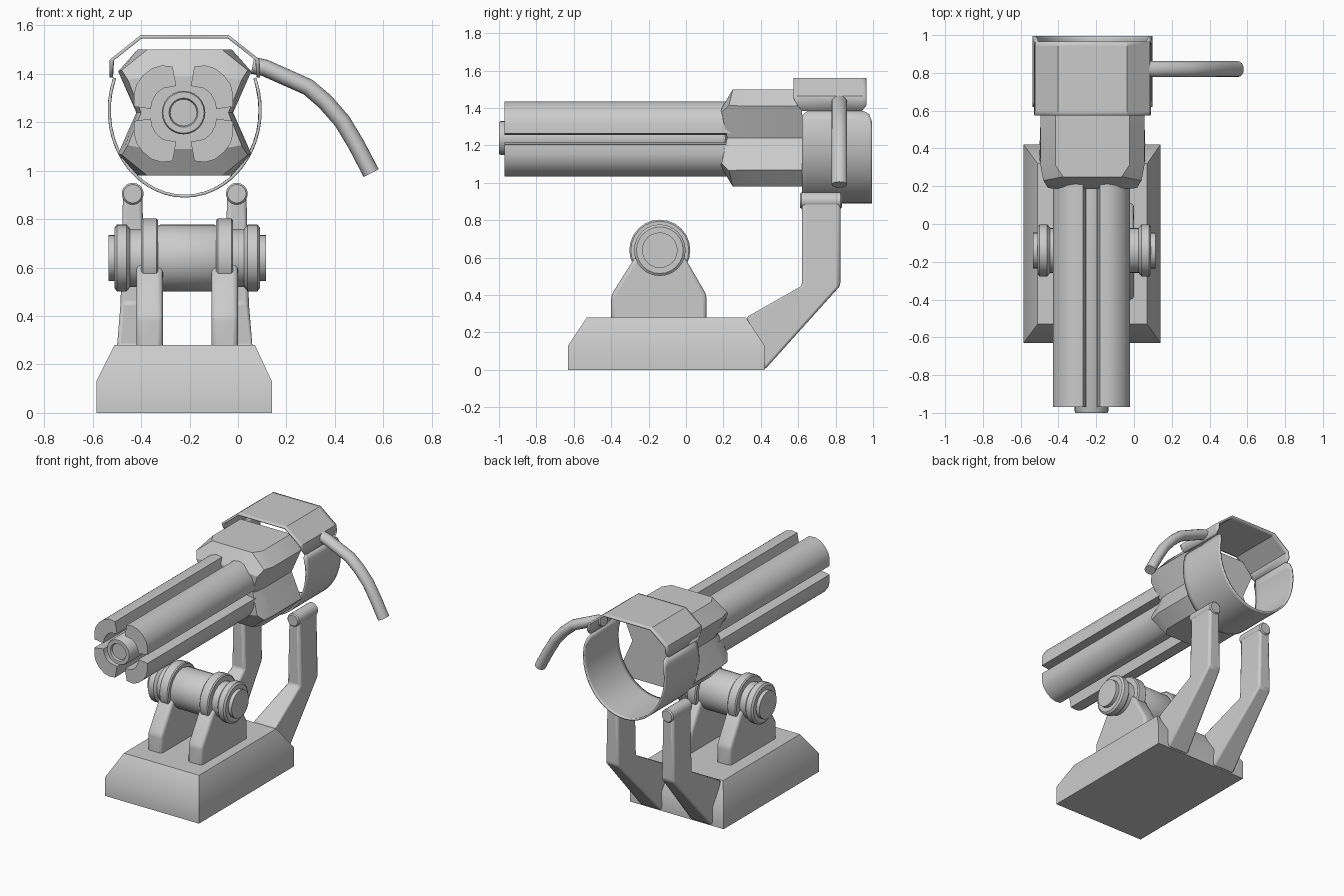
import bpy, bmesh, math
from mathutils import Vector

cube = bpy.data.objects.get("Cube")
if cube:
    bpy.data.objects.remove(cube, do_unlink=True)

CX = -0.22          # symmetry plane of the turret
BARREL_Z = 1.24     # height of the barrel axis

grey = bpy.data.materials.new("plain_grey")
grey.use_nodes = True
grey.diffuse_color = (0.6, 0.6, 0.6, 1)
grey.node_tree.nodes["Principled BSDF"].inputs["Base Color"].default_value = (0.6, 0.6, 0.6, 1)


def finish(name, bm, angle):
    bmesh.ops.recalc_face_normals(bm, faces=bm.faces)
    mesh = bpy.data.meshes.new(name)
    bm.to_mesh(mesh)
    bm.free()
    obj = bpy.data.objects.new(name, mesh)
    bpy.context.collection.objects.link(obj)
    mesh.materials.append(grey)
    bpy.ops.object.select_all(action='DESELECT')
    obj.select_set(True)
    bpy.context.view_layer.objects.active = obj
    bpy.ops.object.shade_smooth_by_angle(angle=math.radians(angle))
    return obj


def loft(name, rings, angle=35, closed=True, caps=True):
    """Skin a list of equal-length point loops."""
    bm = bmesh.new()
    rows = [[bm.verts.new(p) for p in ring] for ring in rings]
    n = len(rows[0])
    for a, b in zip(rows, rows[1:]):
        for i in range(n if closed else n - 1):
            j = (i + 1) % n
            bm.faces.new((a[i], a[j], b[j], b[i]))
    if closed and caps:
        bm.faces.new(rows[0])
        bm.faces.new(rows[-1])
    return finish(name, bm, angle)


def circle(center, radius, axis, n=24):
    """Circle of points around an arbitrary axis."""
    axis = Vector(axis).normalized()
    u = axis.orthogonal().normalized()
    v = axis.cross(u)
    return [Vector(center) + radius * (math.cos(t) * u + math.sin(t) * v)
            for t in (math.tau * i / n for i in range(n))]


def lathe(name, origin, axis, profile, n=24):
    """Revolved part; profile holds (distance along axis, radius)."""
    o, a = Vector(origin), Vector(axis)
    return loft(name, [circle(o + a * d, r, a, n) for d, r in profile])


def rect(x0, x1, y0, y1, z):
    return [(x0, y0, z), (x1, y0, z), (x1, y1, z), (x0, y1, z)]


def bevel(obj, width, segments):
    mod = obj.modifiers.new("Bevel", 'BEVEL')
    mod.width, mod.segments = width, segments


def thicken(obj, thickness):
    mod = obj.modifiers.new("Solidify", 'SOLIDIFY')
    mod.thickness, mod.offset = thickness, 0


# Base with sloped shoulders
loft("base", [rect(-0.585, 0.14, -0.63, 0.42, 0),
              rect(-0.585, 0.14, -0.63, 0.42, 0.13),
              rect(-0.51, 0.07, -0.53, 0.32, 0.28)], 48)

# Cross axle with end flanges
half = [(0.325, 0.095), (0.3, 0.095), (0.3, 0.125), (0.29, 0.138), (0.25, 0.138),
        (0.235, 0.12), (0.15, 0.12), (0.11, 0.138)]
lathe("axle", (-0.21, -0.14, 0.64), (1, 0, 0),
      [(-d, r) for d, r in half] + half[::-1])

leg_profile = [(-0.4, 0.26), (-0.4, 0.4), (-0.28, 0.59), (-0.14, 0.7),
               (0.0, 0.59), (0.11, 0.4), (0.11, 0.26)]
for side, s in (("right", -1), ("left", 1)):
    # Axle supports and their collars
    cx = -0.21 + s * 0.155
    leg = loft(side + "_support",
               [[(cx + dx, y, z) for y, z in leg_profile] for dx in (-0.055, 0.055)])
    bevel(leg, 0.02, 3)
    lathe(side + "_collar", (cx, -0.14, 0.64), (1, 0, 0),
          [(-0.035, 0.12), (-0.035, 0.155), (-0.028, 0.163),
           (0.028, 0.163), (0.035, 0.155), (0.035, 0.12)])

    # Rear arms rising from the base to the back ring
    def section(inner, outer, y0, z0, y1, z1):
        a, b = CX + s * inner, CX + s * outer
        return [(a, y0, z0), (b, y0, z0), (b, y1, z1), (a, y1, z1)]
    arm = loft(side + "_arm", [section(0.11, 0.28, 0.32, 0.28, 0.42, 0),
                               section(0.165, 0.265, 0.62, 0.45, 0.825, 0.45),
                               section(0.175, 0.255, 0.62, 0.9, 0.825, 0.9)], 40)
    bevel(arm, 0.015, 2)
    lathe(side + "_arm_pad", (CX + s * 0.215, 0.61, 0.905), (0, 1, 0),
          [(0, 0.038), (0.008, 0.045), (0.215, 0.045), (0.223, 0.038)], 20)

# Waisted housing
def housing_ring(y, half_profile):
    """Mirror a half profile of (x, z, y offset) around both planes."""
    top = [(x, z, o) for x, z, o in half_profile]
    right = top + [(x, -z, o) for x, z, o in top[-2::-1]]
    full = right + [(-x, z, o) for x, z, o in right[::-1]]
    return [(CX + x, y + o, BARREL_Z + z) for x, z, o in full]

outline = [(0.195, 0.26, 0), (0.275, 0.17, 0), (0.2, 0, 0)]
loft("housing", [housing_ring(0.185, [(0.15, 0.15, 0), (0.235, 0.135, 0.005), (0.18, 0, 0.035)]),
                 housing_ring(0.25, [(0.155, 0.26, 0), (0.26, 0.175, -0.02), (0.195, 0, 0.01)]),
                 housing_ring(0.31, outline), housing_ring(0.62, outline)], 30)

# Four curved barrel shells around the central barrel
petal = [(0.03, 0.115), (0.045, 0.195), (0.09, 0.2), (0.13, 0.188), (0.168, 0.158),
         (0.195, 0.12), (0.205, 0.08), (0.205, 0.03), (0.135, 0.02),
         (0.13, 0.05), (0.112, 0.083), (0.085, 0.105)]
for vname, sz in (("upper", 1), ("lower", -1)):
    for hname, sx in (("right", -1), ("left", 1)):
        loft(f"{vname}_{hname}_barrel_shell",
             [[(CX - 0.005 + sx * x, y, BARREL_Z - 0.005 + sz * z) for x, z in petal]
              for y in (-0.97, 0.3)], 45)
lathe("central_barrel", (CX - 0.005, 0, BARREL_Z), (0, 1, 0),
      [(-0.985, 0.055), (-1.0, 0.06), (-1.0, 0.085), (-0.99, 0.09), (0.3, 0.09)])

# Back ring: thin strap hanging below the hood
steps = 28
def ring_row(y, trim):
    row = []
    for i in range(steps + 1):
        t = math.radians(-25 - trim) + i / steps * math.radians(230 + 2 * trim)
        t = math.radians(-22 + trim) + i / steps * math.radians(224 - 2 * trim)
        row.append((CX + 0.312 * math.cos(t), y, 1.25 - 0.355 * math.sin(t)))
    return row

ring = loft("back_ring", [ring_row(0.62, 4), ring_row(0.65, 0), ring_row(0.95, 0),
                          ring_row(0.98, 3), ring_row(0.995, 10)], 40, closed=False)
thicken(ring, 0.012)

# Hood: folded thin cover over the ring
hood_half = [(0.303, 1.385), (0.298, 1.46), (0.18, 1.553)]
hood_line = [(-x, z) for x, z in hood_half] + hood_half[::-1]
def hood_row(y, lift):
    return [(CX + x, y, max(z, 1.385 + lift)) for x, z in hood_line]

hood = loft("hood", [hood_row(0.575, 0.07), hood_row(0.595, 0.03), hood_row(0.62, 0),
                     hood_row(0.94, 0), hood_row(0.965, 0.03)], 30, closed=False)
thicken(hood, 0.014)

# Curved side handle
path = [Vector((x, 0.82, z)) for x, z in
        ((0.06, 1.435), (0.11, 1.425), (0.2, 1.385), (0.29, 1.345), (0.36, 1.285),
         (0.43, 1.205), (0.49, 1.105), (0.55, 0.99))]
rings = []
for i, p in enumerate(path):
    tangent = (path[min(i + 1, len(path) - 1)] - path[max(i - 1, 0)]).normalized()
    across = tangent.cross(Vector((0, 1, 0)))
    rings.append([p + 0.035 * math.cos(a) * across + Vector((0, 0.042 * math.sin(a), 0))
                  for a in (math.tau * k / 16 for k in range(16))])
loft("side_handle", rings, 40)
bpy.ops.object.select_all(action='DESELECT')
